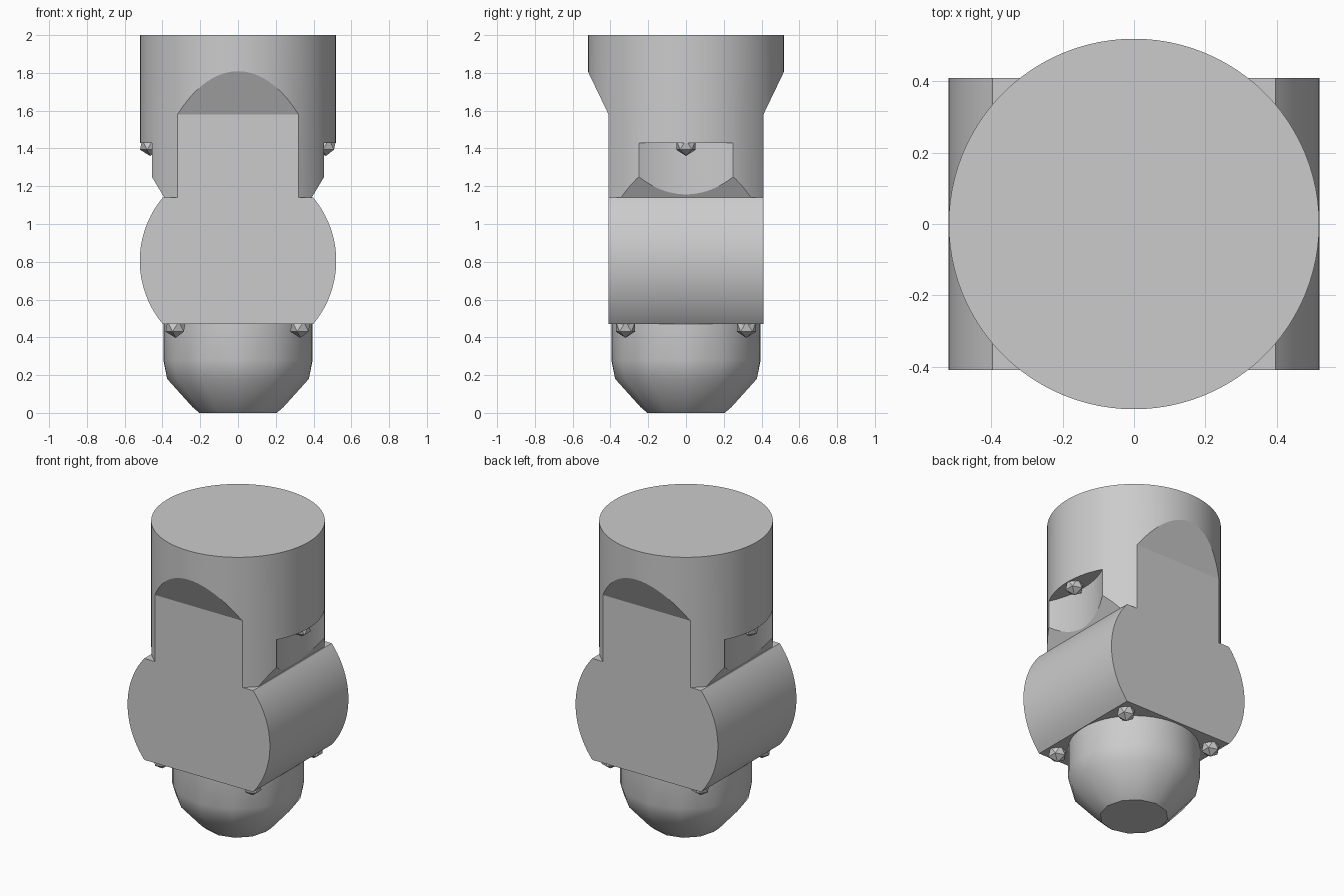
import bpy, bmesh, math
from mathutils import Vector

R = 0.52          # radius of the upper body and of the cross roller
FLAT = 0.41       # half depth between the front and back flats

cube = bpy.data.objects.get("Cube")
if cube:
    bpy.data.objects.remove(cube, do_unlink=True)

grey = bpy.data.materials.new("plain grey")
grey.use_nodes = True
grey.diffuse_color = (0.6, 0.6, 0.6, 1)
grey.node_tree.nodes["Principled BSDF"].inputs["Base Color"].default_value = (0.6, 0.6, 0.6, 1)


def finish(name, bm):
    bmesh.ops.recalc_face_normals(bm, faces=bm.faces)
    mesh = bpy.data.meshes.new(name)
    bm.to_mesh(mesh)
    bm.free()
    mesh.materials.append(grey)
    obj = bpy.data.objects.new(name, mesh)
    bpy.context.collection.objects.link(obj)
    return obj


def prism(name, outline, place, low, high):
    """Extrude a 2D outline; place(a, b, t) turns it into 3D."""
    bm = bmesh.new()
    face = bm.faces.new([bm.verts.new(place(a, b, low)) for a, b in outline])
    step = Vector(place(0, 0, high)) - Vector(place(0, 0, low))
    out = bmesh.ops.extrude_face_region(bm, geom=[face])
    verts = [v for v in out["geom"] if isinstance(v, bmesh.types.BMVert)]
    bmesh.ops.translate(bm, verts=verts, vec=step)
    return finish(name, bm)


def along_x(a, b, t):
    return (t, a, b)


def along_y(a, b, t):
    return (a, t, b)


def along_z(a, b, t):
    return (a, b, t)


def circle(radius, count, cx=0):
    return [(cx + radius * math.cos(math.tau * i / count),
             radius * math.sin(math.tau * i / count)) for i in range(count)]


def cut(target, cutter):
    mod = target.modifiers.new("cut", "BOOLEAN")
    mod.operation = "DIFFERENCE"
    mod.solver = "EXACT"
    mod.object = cutter
    bpy.context.view_layer.objects.active = target
    bpy.ops.object.modifier_apply(modifier=mod.name)
    bpy.data.objects.remove(cutter, do_unlink=True)


def smooth(obj, degrees):
    bpy.ops.object.select_all(action="DESELECT")
    obj.select_set(True)
    bpy.context.view_layer.objects.active = obj
    bpy.ops.object.shade_smooth_by_angle(angle=math.radians(degrees))


# Upper body: a cylinder with flats, sloped shoulders and hollowed sides
body = prism("upper_body", circle(R, 96), along_z, 1.14, 2.0)
for s in (-1, 1):
    flat = [(FLAT, 1.0), (FLAT, 1.58), (0.535, 1.84), (0.7, 1.84), (0.7, 1.0)]
    cut(body, prism("flat_cutter", [(s * y, z) for y, z in flat], along_x, -1, 1))
    hollow = circle(0.586, 128, 0.986)
    cut(body, prism("hollow_cutter", [(s * x, y) for x, y in hollow], along_z, 1.0, 1.43))
    bevel = [(0.306, 1.0), (0.546, 1.4), (0.8, 1.4), (0.8, 1.0)]
    cut(body, prism("bevel_cutter", [(s * x, z) for x, z in bevel], along_y, -1, 1))
smooth(body, 20)

# Cross roller: a horizontal cylinder cut flat above and below
half = math.asin(0.335 / R)
arc = [(R * math.cos(a), 0.805 + R * math.sin(a))
       for a in (half * (i / 16 - 1) for i in range(33))]
roller = prism("cross_roller", arc + [(-x, z) for x, z in reversed(arc)],
               along_y, -FLAT, FLAT)
smooth(roller, 25)

# Nose: round at the top, turning into coarse facets toward the base
bm = bmesh.new()
for radius, z, count in ((0.395, 0.48, 48), (0.395, 0.28, 48),
                         (0.375, 0.18, 12), (0.24, 0.03, 12), (0.205, 0, 12)):
    for x, y in circle(radius, count):
        bm.verts.new((x, y, z))
bmesh.ops.convex_hull(bm, input=bm.verts)
bmesh.ops.dissolve_limit(bm, angle_limit=0.005, verts=bm.verts, edges=bm.edges)
smooth(finish("nose", bm), 35)


# Small faceted studs under the side hollows and the roller corners
def stud(name, x, y, z):
    bm = bmesh.new()
    bmesh.ops.create_icosphere(bm, subdivisions=1, radius=0.06)
    bmesh.ops.bisect_plane(bm, geom=bm.verts[:] + bm.edges[:] + bm.faces[:],
                           plane_co=(0, 0, 0.02), plane_no=(0, 0, 1), clear_outer=True)
    bmesh.ops.holes_fill(bm, edges=bm.edges)
    bmesh.ops.translate(bm, verts=bm.verts, vec=(x, y, z))
    finish(name, bm)


for sx, side in ((1, "left"), (-1, "right")):
    stud(side + "_hollow_stud", sx * 0.465, 0, 1.42)
    for sy, end in ((-1, "front"), (1, "back")):
        stud(f"{end}_{side}_corner_stud", sx * 0.33, sy * 0.32, 0.457)
